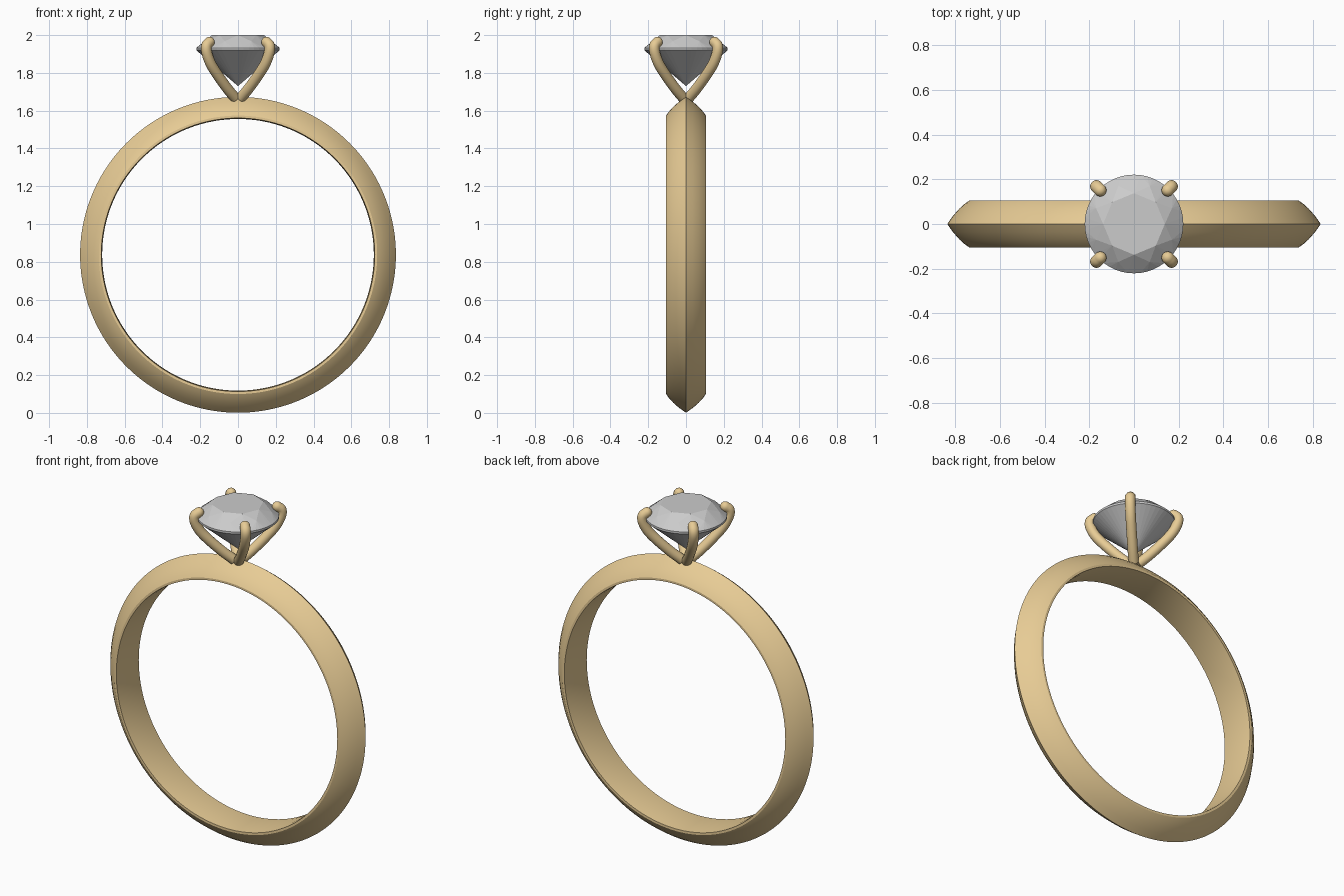
import bpy, bmesh, math
from mathutils import Vector

if "Cube" in bpy.data.objects:
    bpy.data.objects.remove(bpy.data.objects["Cube"])

gold = bpy.data.materials.new("gold")
gold.diffuse_color = (0.80, 0.60, 0.30, 1)
gold.use_nodes = True
gold.node_tree.nodes["Principled BSDF"].inputs["Base Color"].default_value = gold.diffuse_color


def finish(name, bm, mat=None, smooth=None):
    bmesh.ops.recalc_face_normals(bm, faces=bm.faces)
    me = bpy.data.meshes.new(name)
    bm.to_mesh(me)
    bm.free()
    ob = bpy.data.objects.new(name, me)
    bpy.context.collection.objects.link(ob)
    if mat:
        me.materials.append(mat)
    if smooth:
        bpy.ops.object.select_all(action='DESELECT')
        ob.select_set(True)
        bpy.context.view_layer.objects.active = ob
        bpy.ops.object.shade_smooth_by_angle(angle=math.radians(smooth))
    return ob


def skin_rings(bm, rings, closed):
    n = len(rings)
    for i in range(n if closed else n - 1):
        a, b = rings[i], rings[(i + 1) % n]
        m = len(a)
        for j in range(m):
            bm.faces.new((a[j], a[(j + 1) % m], b[(j + 1) % m], b[j]))


# Band: knife-edge profile (y, radius) revolved around the y axis
CZ = 0.837
half = [(0.105, 0.724), (0.105, 0.737), (0.093, 0.755), (0.068, 0.783), (0.036, 0.811)]
profile = half + [(0, 0.836)] + [(-y, r) for y, r in reversed(half)]
profile += [(-0.06, 0.720), (0, 0.719), (0.06, 0.720)]
bm = bmesh.new()
rings = []
for i in range(160):
    a = math.tau * i / 160
    rings.append([bm.verts.new((r * math.cos(a), y, CZ + r * math.sin(a))) for y, r in profile])
skin_rings(bm, rings, True)
finish("band", bm, gold, 30)

# Stone: round brilliant cut as the convex hull of its facet corners
bm = bmesh.new()


def corners(n, r, z, offset=0.0):
    for k in range(n):
        a = math.tau * (k + offset) / n
        bm.verts.new((r * math.cos(a), r * math.sin(a), z))


corners(8, 0.138, 2.0)              # table
corners(8, 0.184, 1.968, 0.5)       # star and kite corners
corners(48, 0.221, 1.932)           # girdle top
corners(48, 0.221, 1.920)           # girdle bottom
corners(8, 0.060, 1.785, 0.5)       # pavilion corners
bm.verts.new((0, 0, 1.73))          # culet
bmesh.ops.convex_hull(bm, input=bm.verts[:])
bmesh.ops.dissolve_limit(bm, angle_limit=0.005, verts=bm.verts[:], edges=bm.edges[:])
finish("stone", bm)


# Prongs: round wires swept along a path of (radial, z), ending in a dome
PATH = [(0.022, 1.668), (0.085, 1.722), (0.160, 1.797), (0.207, 1.853),
        (0.234, 1.908), (0.236, 1.944), (0.214, 1.963)]
RAD = 0.028


def smooth_path(pts, steps=5):
    p = [Vector(q) for q in pts]
    p = [2 * p[0] - p[1]] + p + [2 * p[-1] - p[-2]]
    out = []
    for i in range(1, len(p) - 2):
        a, b, c, d = p[i - 1:i + 3]
        for s in range(steps):
            t = s / steps
            out.append(0.5 * (2 * b + (c - a) * t + (2 * a - 5 * b + 4 * c - d) * t * t
                              + (3 * b - a - 3 * c + d) * t ** 3))
    return out + [p[-2]]


def prong(name, angle):
    path = smooth_path(PATH)
    tip_dir = (path[-1] - path[-2]).normalized()
    stations = []
    for i, q in enumerate(path):
        t = path[min(i + 1, len(path) - 1)] - path[max(i - 1, 0)]
        stations.append((q, t.normalized(), RAD))
    for k in range(1, 6):
        e = math.radians(16 * k)
        stations.append((path[-1] + tip_dir * RAD * math.sin(e), tip_dir, RAD * math.cos(e)))
    radial = Vector((math.cos(angle), math.sin(angle), 0))
    side = Vector((-math.sin(angle), math.cos(angle), 0))
    up = Vector((0, 0, 1))
    bm = bmesh.new()
    rings = []
    for q, t, r in stations:
        centre = radial * q.x + up * q.y
        normal = radial * -t.y + up * t.x
        rings.append([bm.verts.new(centre + r * (normal * math.cos(math.tau * j / 20)
                                                 + side * math.sin(math.tau * j / 20)))
                      for j in range(20)])
    skin_rings(bm, rings, False)
    bm.faces.new(rings[0])
    bm.faces.new(rings[-1])
    finish(name, bm, gold, 50)


for k, name in enumerate(("back_right", "back_left", "front_left", "front_right")):
    prong(name + "_prong", math.radians(45 + 90 * k))
